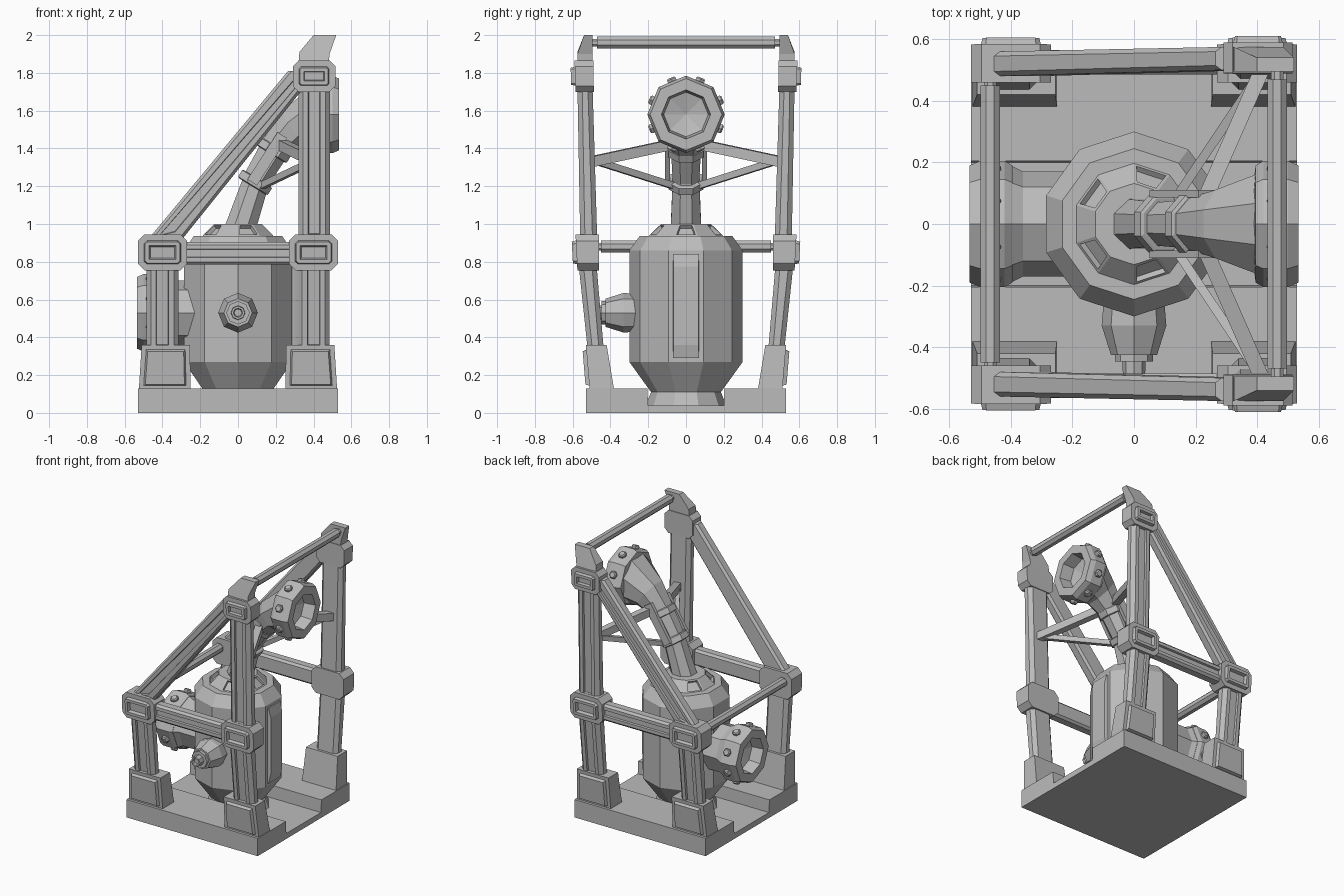
import bpy
import bmesh
import math
from mathutils import Vector

if "Cube" in bpy.data.objects:
    bpy.data.objects.remove(bpy.data.objects["Cube"])

GREY = (0.5, 0.5, 0.5, 1)
steel = bpy.data.materials.new("plain_grey")
steel.use_nodes = True
steel.diffuse_color = GREY
steel.node_tree.nodes["Principled BSDF"].inputs["Base Color"].default_value = GREY
X, Y, Z = Vector((1, 0, 0)), Vector((0, 1, 0)), Vector((0, 0, 1))


def finish(bm, name, mirror=False):
    bmesh.ops.recalc_face_normals(bm, faces=bm.faces)
    mesh = bpy.data.meshes.new(name)
    bm.to_mesh(mesh)
    bm.free()
    mesh.materials.append(steel)
    ob = bpy.data.objects.new(name, mesh)
    bpy.context.collection.objects.link(ob)
    if mirror:
        mod = ob.modifiers.new("both_sides", 'MIRROR')
        mod.use_axis = (False, True, False)
        mod.use_clip = False
        mod.use_mirror_merge = False
    return ob


def loft(bm, rings):
    """Skin a list of equal-length point rings and cap the ends."""
    loops = [[bm.verts.new(p) for p in ring] for ring in rings]
    n = len(loops[0])
    for a, b in zip(loops, loops[1:]):
        for i in range(n):
            j = (i + 1) % n
            bm.faces.new((a[i], a[j], b[j], b[i]))
    bm.faces.new(loops[0][::-1])
    bm.faces.new(loops[-1])


def ring(center, axis, r, n, phase=0.0):
    axis = Vector(axis).normalized()
    u = X if abs(axis.y) > 0.9 or abs(axis.z) > 0.999 else axis.cross(Z).normalized()
    v = axis.cross(u)
    turns = [phase + math.tau * k / n for k in range(n)]
    return [Vector(center) + r * (u * math.cos(t) + v * math.sin(t)) for t in turns]


def lathe(bm, origin, axis, profile, n, phase=0.0):
    """Profile is (distance along axis, radius)."""
    loft(bm, [ring(Vector(origin) + Vector(axis) * d, axis, r, n, phase) for d, r in profile])


def block(name, z0, low, z1, high, bevel=0.0, along=2, steps=()):
    """Box between two rectangles (x0, x1, outer, inner), repeated on both sides.
    Steps are (inset, raise) pairs worked into the outer face."""
    bm = bmesh.new()
    bmesh.ops.create_cube(bm, size=2)
    edges = [e for e in bm.edges if abs(e.verts[0].co[along] - e.verts[1].co[along]) > 1]
    for v in bm.verts:
        top = v.co.z > 0
        x0, x1, outer, inner = high if top else low
        v.co = (x1 if v.co.x > 0 else x0, -inner if v.co.y > 0 else -outer, z1 if top else z0)
    if bevel:
        bmesh.ops.bevel(bm, geom=edges, offset=bevel, segments=1, affect='EDGES')
    bmesh.ops.recalc_face_normals(bm, faces=bm.faces)
    face = min(bm.faces, key=lambda f: f.normal.y * f.calc_area())
    for inset, lift in steps:
        bmesh.ops.inset_region(bm, faces=[face], thickness=inset)
        shift = face.normal * lift
        for v in face.verts:
            v.co += shift
    return finish(bm, name, mirror=True)


# Base plate with a channel running between the ports
bm = bmesh.new()
half = [(0.53, 0), (0.53, 0.13), (0.205, 0.13), (0.2, 0.04)]
outline = half + [(-y, z) for y, z in reversed(half)]
loft(bm, [[(x, y, z) for y, z in outline] for x in (-0.53, 0.53)])
finish(bm, "base_plate")

# Feet, posts and joint blocks
GROOVE = [(0.038, 0), (0.004, -0.015)]
FRAME = [(0.035, 0), (0.006, 0.022), (0.022, 0), (0.008, -0.022)]
PAD = [(0.035, 0), (0.012, 0.02)]
for side, s in (("right", -1), ("left", 1)):
    def span(a, b):
        return (a, b) if s > 0 else (-b, -a)
    block(side + "_foot", 0.12, (*span(0.25, 0.525), 0.51, 0.38),
          0.36, (*span(0.255, 0.51), 0.53, 0.42), steps=PAD)
    block(side + "_lower_post", 0.33, (*span(0.315, 0.485), 0.52, 0.435),
          0.8, (*span(0.315, 0.485), 0.57, 0.475), 0.025, steps=GROOVE)
    block(side + "_middle_joint", 0.755, (*span(0.27, 0.53), 0.575, 0.46),
          0.945, (*span(0.27, 0.53), 0.585, 0.46), 0.035, 1, FRAME)
block("tall_post", 0.92, (0.32, 0.487, 0.56, 0.47),
      1.74, (0.32, 0.487, 0.575, 0.495), 0.025, steps=GROOVE)
block("top_joint", 1.7, (0.29, 0.515, 0.585, 0.488),
      1.865, (0.29, 0.515, 0.59, 0.49), 0.03, 1, FRAME)
block("side_beam", 0.785, (-0.3, 0.3, 0.565, 0.485),
      0.905, (-0.3, 0.3, 0.565, 0.485), 0.015, 0, [(0.033, 0), (0.004, -0.015)])
block("diagonal_brace", 0.92, (-0.475, -0.295, 0.56, 0.48),
      1.81, (0.265, 0.42, 0.575, 0.5), 0.015, steps=[(0.042, 0), (0.004, -0.015)])

# Slanted caps on the tall posts
bm = bmesh.new()
cap = [(0.32, 1.85, 0.575), (0.48, 1.85, 0.575), (0.485, 1.9, 0.575),
       (0.52, 2.0, 0.54), (0.4, 2.0, 0.54), (0.325, 1.91, 0.575)]
loft(bm, [[(x, -y, z) for x, z, y in cap], [(x, -0.495, z) for x, z, y in cap]])
finish(bm, "post_cap", mirror=True)

# Cross rods with thin necks at the ends
for name, x, z, reach in (("top_rod", 0.465, 1.96, 0.5), ("middle_rod", -0.467, 0.88, 0.48)):
    bm = bmesh.new()
    neck = reach - 0.03
    lathe(bm, (x, 0, z), Y, [(-reach - 0.02, 0.022), (-neck, 0.022), (-neck, 0.034),
                             (neck, 0.034), (neck, 0.022), (reach + 0.02, 0.022)], 8, math.pi / 8)
    finish(bm, name)

# Ten-sided tank with recessed windows round the shoulder
bm = bmesh.new()
lathe(bm, (0, 0, 0), Z, [(0.035, 0.215), (0.11, 0.185), (0.27, 0.3), (0.86, 0.3), (0.937, 0.245),
                         (0.937, 0.197), (1.0, 0.132)], 10, math.pi / 2)
bm.normal_update()
for f in list(bm.faces):
    c = f.calc_center_median()
    turn = round(math.degrees(math.atan2(c.y, c.x)))
    if 0.94 < c.z < 0.99 and turn % 72 == 0:
        bmesh.ops.inset_region(bm, faces=[f], thickness=0.014)
        bmesh.ops.inset_region(bm, faces=[f], thickness=0.003, depth=-0.02)
finish(bm, "tank")

# Raised strip on the tank
bm = bmesh.new()
loft(bm, [[(x, y, z) for y, z in ((-w, a), (w, a), (w, b), (-w, b))]
          for x, w, a, b in ((0.27, 0.07, 0.29, 0.84), (0.295, 0.07, 0.29, 0.84),
                             (0.31, 0.065, 0.36, 0.775))])
finish(bm, "tank_strip")

# Front valve
bm = bmesh.new()
lathe(bm, (0, 0, 0.53), -Y, [(0.2, 0.09), (0.27, 0.1), (0.33, 0.105), (0.425, 0.075), (0.425, 0.062),
                             (0.447, 0.062), (0.447, 0.038), (0.49, 0.036), (0.49, 0.025),
                             (0.475, 0.02)], 8)
finish(bm, "front_valve")

# Ports: octagonal rings with a bolt on every facet
for name, s, z in (("lower_port", -1, 0.53), ("upper_port", 1, 1.58)):
    bm = bmesh.new()
    lathe(bm, (0, 0, z), X * s, [(0.39, 0.15), (0.395, 0.19), (0.42, 0.205), (0.5, 0.205), (0.535, 0.19),
                                 (0.535, 0.13), (0.45, 0.118), (0.42, 0.002)], 8)
    finish(bm, name)
    bm = bmesh.new()
    for k in range(8):
        t = math.tau * (k + 0.5) / 8
        out = Vector((0, math.cos(t), math.sin(t)))
        lathe(bm, (0.46 * s, 0, z), out, [(0.18, 0.028), (0.202, 0.028), (0.21, 0.02)], 6)
    finish(bm, name + "_bolts")

# Lower pipe into the tank
bm = bmesh.new()
lathe(bm, (0, 0, 0.53), -X, [(0.2, 0.17), (0.36, 0.17), (0.41, 0.195)], 8)
finish(bm, "lower_pipe")

# Bent upper pipe that widens to its port
bm = bmesh.new()
bends = [((0.01, 0, 0.97), (0.3, 0, 1), 0.088), ((0.1, 0, 1.24), (0.45, 0, 1), 0.076),
         ((0.19, 0, 1.39), (0.7, 0, 1), 0.085), ((0.29, 0, 1.5), (1, 0, 0.7), 0.12),
         ((0.41, 0, 1.58), X, 0.18)]
loft(bm, [ring(c, d, r, 8, math.pi / 8) for c, d, r in bends])
finish(bm, "upper_pipe")

# Clamp bands, side rails and struts holding the upper pipe
lean = Vector((0.52, 0, 0.85)).normalized()
bm = bmesh.new()
for c in ((0.09, 0, 1.22), (0.19, 0, 1.39)):
    lathe(bm, c, lean, [(-0.025, 0.09), (-0.02, 0.1), (0.02, 0.1), (0.025, 0.09)], 8, math.pi / 8)
finish(bm, "pipe_clamps")


def bar(name, a, b, width, depth, up):
    a, b = Vector(a), Vector(b)
    u = (b - a).cross(Vector(up)).normalized() * width / 2
    v = (b - a).cross(u).normalized() * depth / 2
    bm = bmesh.new()
    loft(bm, [[p - u - v, p + u - v, p + u + v, p - u + v] for p in (a, b)])
    return finish(bm, name, mirror=True)


bar("clamp_rail", (0.075, -0.098, 1.22), (0.235, -0.098, 1.47), 0.06, 0.025, Y)
bar("upper_strut", (0.23, -0.08, 1.42), (0.415, -0.5, 1.33), 0.05, 0.055, Z)
bar("lower_strut", (0.12, -0.06, 1.2), (0.415, -0.5, 1.34), 0.03, 0.035, Z)
